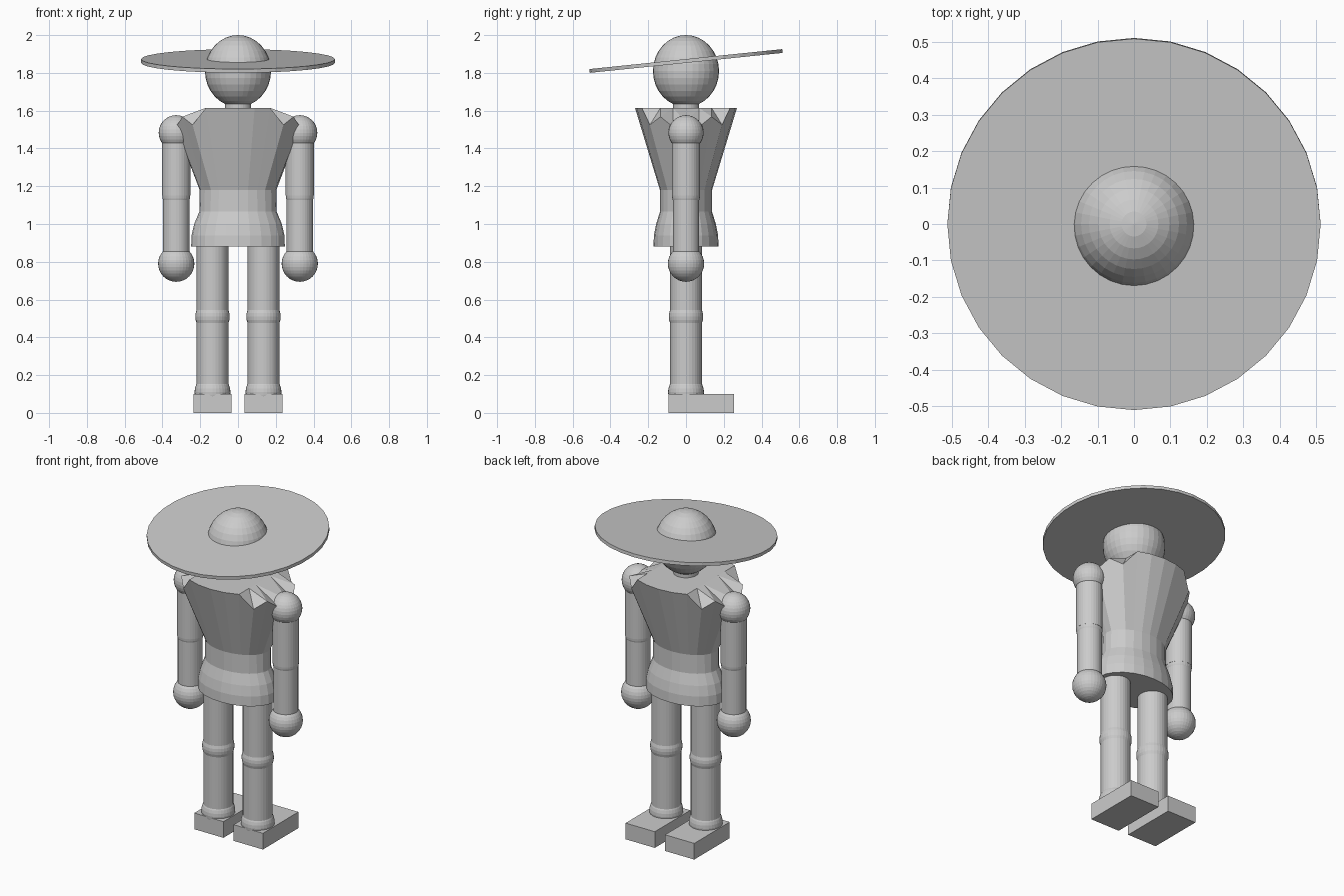
import bpy, bmesh, math
from mathutils import Matrix

if "Cube" in bpy.data.objects:
    bpy.data.objects.remove(bpy.data.objects["Cube"])

grey = bpy.data.materials.new("plain grey")
grey.diffuse_color = (0.6, 0.6, 0.6, 1)
grey.use_nodes = True
grey.node_tree.nodes["Principled BSDF"].inputs["Base Color"].default_value = grey.diffuse_color


def finish(name, bm):
    bmesh.ops.recalc_face_normals(bm, faces=bm.faces)
    me = bpy.data.meshes.new(name)
    bm.to_mesh(me)
    bm.free()
    me.materials.append(grey)
    ob = bpy.data.objects.new(name, me)
    bpy.context.collection.objects.link(ob)
    return ob


def ball(name, loc, r, rz=None):
    bm = bmesh.new()
    bmesh.ops.create_uvsphere(bm, u_segments=32, v_segments=16, radius=r)
    bmesh.ops.scale(bm, vec=(1, 1, (rz or r) / r), verts=bm.verts)
    bmesh.ops.translate(bm, vec=loc, verts=bm.verts)
    return finish(name, bm)


def tube(name, x, z0, z1, r, tilt=0):
    bm = bmesh.new()
    bmesh.ops.create_cone(bm, cap_ends=True, segments=32, radius1=r, radius2=r, depth=z1 - z0)
    bmesh.ops.rotate(bm, matrix=Matrix.Rotation(tilt, 3, 'X'), verts=bm.verts)
    bmesh.ops.translate(bm, vec=(x, 0, (z0 + z1) / 2), verts=bm.verts)
    return finish(name, bm)


def box(name, lo, hi):
    bm = bmesh.new()
    bmesh.ops.create_cube(bm, size=1)
    bmesh.ops.scale(bm, vec=[b - a for a, b in zip(lo, hi)], verts=bm.verts)
    bmesh.ops.translate(bm, vec=[(a + b) / 2 for a, b in zip(lo, hi)], verts=bm.verts)
    return finish(name, bm)


# Torso: oval loft, with the top ring dropped at the shoulders
N = 24
SHOULDER_Z = {0: 1.54, 1: 1.515, 2: 1.568, 3: 1.525}   # by steps away from the side


def side_step(i):
    k = i % 12
    return min(k, 12 - k)


bm = bmesh.new()
rings = []
for rx, ry, z in [(.248, .172, .88), (.246, .17, .94), (.232, .158, 1.0),
                  (.205, .138, 1.065), (.203, .138, 1.18), (.34, .27, 1.615)]:
    ring = []
    for i in range(N):
        a = 2 * math.pi * i / N
        zz = SHOULDER_Z.get(side_step(i), z) if z > 1.5 else z
        ring.append(bm.verts.new((rx * math.cos(a), ry * math.sin(a), zz)))
    rings.append(ring)
# flat cap inside the shoulder slopes; front and back share the outer rim
cap = []
for i in range(N):
    v = rings[-1][i]
    if side_step(i) < 4:
        cap.append(bm.verts.new((math.copysign(.17, v.co.x), v.co.y, 1.615)))
    else:
        cap.append(v)
rings.append(cap)
for lo, hi in zip(rings, rings[1:]):
    for i in range(N):
        j = (i + 1) % N
        vs = []
        for v in (lo[i], lo[j], hi[j], hi[i]):
            if v not in vs:
                vs.append(v)
        if len(vs) > 2:
            bm.faces.new(vs)
bm.faces.new(rings[0])
bm.faces.new(cap)
bmesh.ops.triangulate(bm, faces=[f for f in bm.faces if len(f.verts) == 4 and f.calc_center_median().z > 1.52])
finish("torso", bm)

# Head, neck and tilted hat brim
ball("head", (0, 0, 1.81), .175, .19)
tube("neck", 0, 1.58, 1.68, .07)
tube("hat_brim", 0, 1.853, 1.873, .513, math.radians(5.9))

# Arms and legs on both sides
for side, s in (("left", -1), ("right", 1)):
    ax, lx = s * .327, s * .135
    ball(side + "_shoulder", (ax, 0, 1.483), .093)
    tube(side + "_upper_arm", ax, 1.15, 1.483, .075)
    ball(side + "_elbow", (ax, 0, 1.15), .074)
    tube(side + "_forearm", ax, .79, 1.15, .07)
    ball(side + "_hand", (ax, 0, .79), .096)
    tube(side + "_thigh", lx, .51, .9, .084)
    ball(side + "_knee", (lx, 0, .51), .091)
    tube(side + "_shin", lx, .08, .51, .084)
    ball(side + "_ankle", (lx, 0, .11), .095)
    box(side + "_foot", (lx - .1, -.092, 0), (lx + .1, .255, .1))
